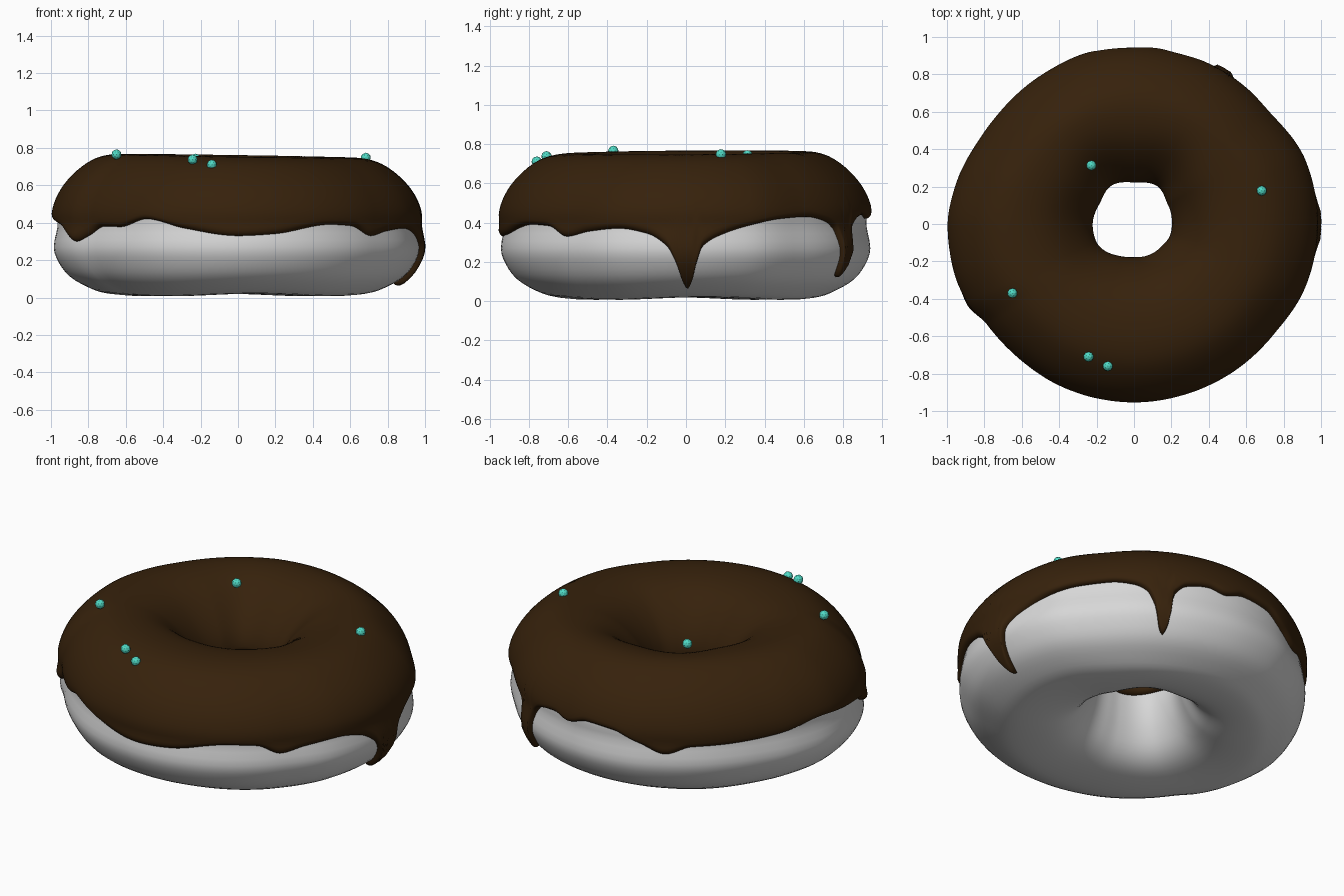
import bpy, bmesh, math

if "Cube" in bpy.data.objects:
    bpy.data.objects.remove(bpy.data.objects["Cube"])

# ---------- helpers ----------
def material(name, rgb):
    m = bpy.data.materials.new(name)
    m.diffuse_color = (*rgb, 1)
    m.use_nodes = True
    m.node_tree.nodes["Principled BSDF"].inputs["Base Color"].default_value = m.diffuse_color
    return m

def periodic(table):
    """Smooth overshoot-free curve through (degree, value) pairs, wrapping at 360."""
    p = sorted((a % 360, v) for a, v in table)
    p = [(a - 360, v) for a, v in p[-2:]] + p + [(a + 360, v) for a, v in p[:3]]
    sec = [(p[i+1][1] - p[i][1]) / (p[i+1][0] - p[i][0]) for i in range(len(p) - 1)]
    def slope(i):
        a, b = sec[i-1], sec[i]
        return 0 if a * b <= 0 else 2 * a * b / (a + b)
    def f(deg):
        deg %= 360
        i = next(k for k in range(1, len(p) - 2) if p[k][0] <= deg < p[k+1][0])
        h = p[i+1][0] - p[i][0]
        t = (deg - p[i][0]) / h
        return ((2*t**3 - 3*t*t + 1) * p[i][1] + (t**3 - 2*t*t + t) * h * slope(i)
                + (3*t*t - 2*t**3) * p[i+1][1] + (t**3 - t*t) * h * slope(i+1))
    return f

# ---------- shape data ----------
# dough cross-section (radius, height): hole wall, over the top, down the outside, underneath
PROFILE = [(.235, .38), (.25, .48), (.31, .58), (.40, .665), (.50, .711), (.62, .727),
           (.72, .715), (.80, .678), (.88, .61), (.935, .535), (.965, .455), (.965, .38),
           (.985, .27), (.96, .19), (.90, .11), (.80, .05), (.70, .018), (.55, .016),
           (.42, .04), (.33, .10), (.27, .20), (.24, .30)]
N = len(PROFILE)

# outer rim and hole radius round the ring
rim = periodic([(0, .987), (20, .982), (41, .945), (59, .95), (75, .95), (90, .953), (105, .953),
                (120, .942), (139, .938), (150, .945), (165, .975), (180, 1.0), (195, 1.0),
                (205, .99), (215, .955), (230, .95), (245, .955), (270, .957), (290, .955),
                (305, .955), (320, .955), (340, .98)])
hole = periodic([(0, .2), (30, .205), (60, .24), (90, .222), (120, .238), (150, .213),
                 (180, .22), (205, .22), (250, .18), (270, .17), (290, .175), (320, .185), (345, .2)])
# height of the icing's lower edge, with its drips
edge = periodic([(0.5, .07), (2, .11), (3.2, .2), (5, .28), (11, .34), (21, .39), (31, .42),
                 (42, .43), (50, .41), (54.5, .37), (57, .27), (58.8, .15), (60, .13),
                 (61.5, .17), (63.5, .35), (68, .42), (76, .44), (82, .42), (90, .45), (100, .44),
                 (109, .385), (118, .33), (127, .37), (140, .375), (156, .39), (173, .43),
                 (185, .41), (196, .38), (202, .33), (207, .30), (212, .33), (219, .38),
                 (227, .378), (238, .42), (252, .37), (270, .33), (282, .34), (302, .39),
                 (311, .383), (319.5, .33), (328, .355), (339, .37), (348, .345), (354, .285),
                 (357, .2), (358.8, .11)])

def profile(u):
    i = math.floor(u)
    t = u - i
    a, b, c, d = (PROFILE[(i + k) % N] for k in (-1, 0, 1, 2))
    return [.5 * (2*q + (r - p)*t + (2*p - 5*q + 4*r - s)*t*t + (3*q - p - 3*r + s)*t**3)
            for p, q, r, s in zip(a, b, c, d)]

def surface(u, deg, off=0):
    """Point on the dough surface, pushed out by off."""
    r, z = profile(u)
    r0, z0 = profile(u - .05)
    r1, z1 = profile(u + .05)
    l = math.hypot(r1 - r0, z1 - z0)
    r -= off * (z1 - z0) / l
    z += off * (r1 - r0) / l
    k = min(1, max(0, (r - .22) / .6))
    k = k * k * (3 - 2 * k)
    s = (1 - k) * (hole(deg) + .03) / .235 + k * rim(deg)
    a = math.radians(deg)
    x, y = r * s * math.cos(a), r * s * math.sin(a)
    low = max(0, 1 - z / .2)
    high = max(0, (z - .4) / .3)
    z += high * (.006 * y - .013 * x) + low * .007 * math.sin(4 * a + 1)
    return x, y, max(z, 0)

def ring_mesh(name, columns, mat, closed):
    """Skin the columns of points into a ring."""
    bm = bmesh.new()
    cols = [[bm.verts.new(p) for p in c] for c in columns]
    n = len(cols[0])
    for i, c in enumerate(cols):
        d = cols[(i + 1) % len(cols)]
        for j in range(n if closed else n - 1):
            k = (j + 1) % n
            bm.faces.new((c[j], d[j], d[k], c[k]))
    bmesh.ops.recalc_face_normals(bm, faces=bm.faces)
    me = bpy.data.meshes.new(name)
    bm.to_mesh(me)
    bm.free()
    me.materials.append(mat)
    me.polygons.foreach_set("use_smooth", [True] * len(me.polygons))
    ob = bpy.data.objects.new(name, me)
    bpy.context.collection.objects.link(ob)
    return ob

dough_mat = material("pale dough", (.68, .68, .68))
icing_mat = material("chocolate icing", (.037, .0155, .0035))
sprinkle_mat = material("turquoise sprinkle", (.08, .7, .56))

# ---------- dough ring ----------
ring_mesh("dough", [[surface(j / 3, 3 * i) for j in range(3 * N)] for i in range(120)],
          dough_mat, True)

# ---------- icing shell with rounded lip ----------
THICK = .03

def edge_u(z):
    lo, hi = 5, 16
    for _ in range(25):
        mid = (lo + hi) / 2
        if profile(mid)[1] > z:
            lo = mid
        else:
            hi = mid
    return lo

LIP = [(0, -.02), (0, .0), (.03, .4), (.1, .7), (.2, .92), (.35, 1)]  # (step along, thickness)
columns = []
STEPS = 480
for i in range(STEPS):
    deg = 360 * i / STEPS
    u0 = .05 + .12 * math.sin(math.radians(4 * deg))
    u1 = edge_u(edge(deg))
    col = [surface(u0 + d, deg, THICK * h) for d, h in LIP]
    a, b = u0 + .35, u1 - .35
    col += [surface(a + (b - a) * j / 36, deg, THICK) for j in range(1, 36)]
    col += [surface(u1 - d, deg, THICK * h) for d, h in reversed(LIP)]
    columns.append(col)
ring_mesh("icing", columns, icing_mat, False)

# ---------- sprinkles ----------
for i, p in enumerate([(-.228, .313, .742), (.683, .178, .747), (-.65, -.37, .765),
                       (-.243, -.71, .737), (-.14, -.76, .71)]):
    bpy.ops.mesh.primitive_ico_sphere_add(subdivisions=2, radius=.027, location=p)
    ob = bpy.context.object
    ob.name = f"sprinkle_{i + 1}"
    ob.data.materials.append(sprinkle_mat)
